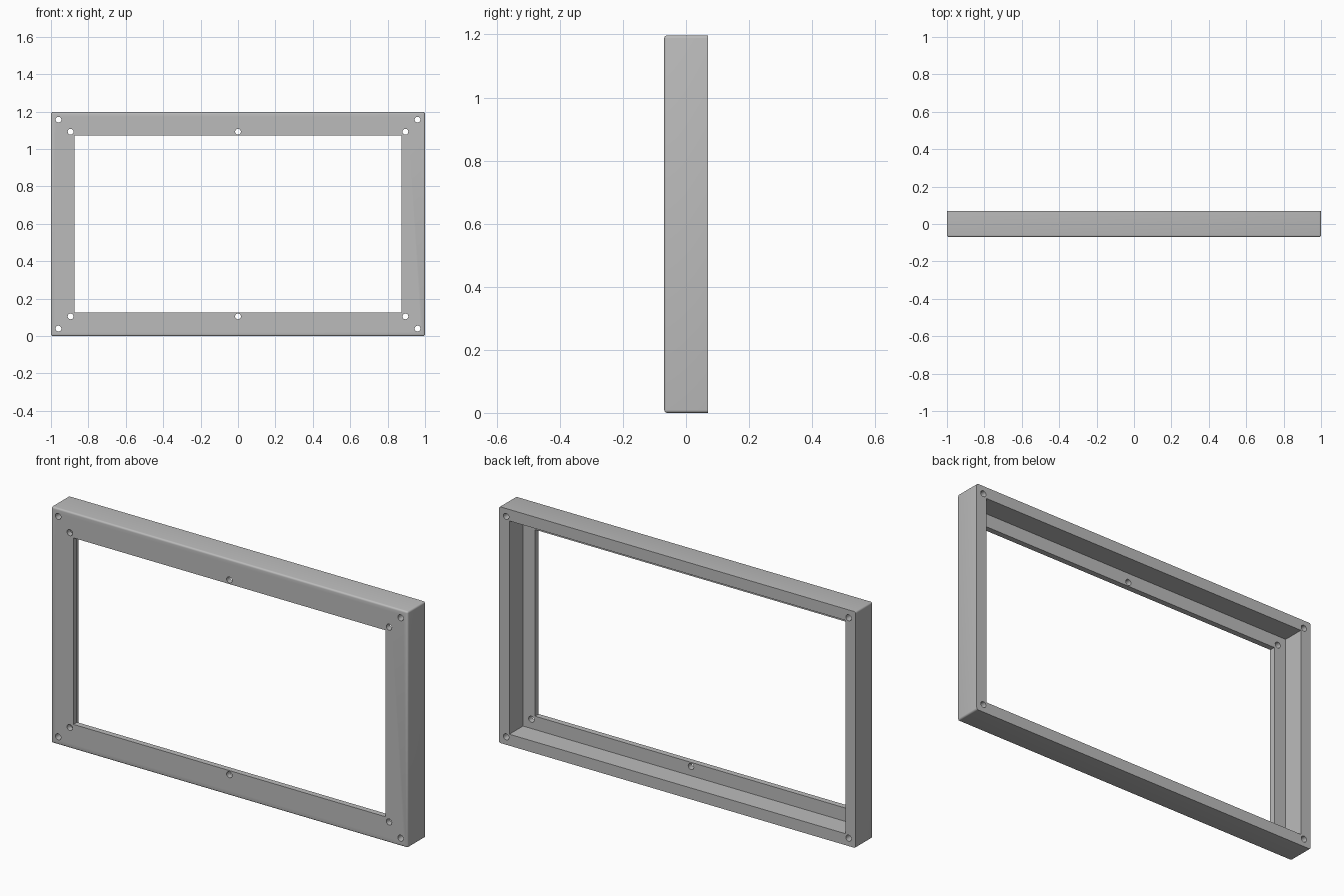
import bpy
import bmesh
from math import radians
from mathutils import Matrix, Vector

if "Cube" in bpy.data.objects:
    bpy.data.objects.remove(bpy.data.objects["Cube"], do_unlink=True)

WIDTH, HEIGHT, DEPTH = 2.0, 1.197, 0.138
BORDER = 0.126      # face width around the opening
WALL = 0.058        # thickness of the outer rim
LIP = 0.029         # thickness of the front plate
FILLET = 0.009
HOLE_RADIUS = 0.0155
FRONT, BACK = -DEPTH / 2, DEPTH / 2
CENTRE_Z = HEIGHT / 2


def add_box(bm, inset, y0, y1):
    """Box inset from the outer outline, spanning y0 to y1."""
    size = (WIDTH - 2 * inset, y1 - y0, HEIGHT - 2 * inset)
    place = Matrix.Translation((0, (y0 + y1) / 2, CENTRE_Z))
    bmesh.ops.create_cube(bm, size=1, matrix=place @ Matrix.Diagonal((*size, 1)))


def add_hole(bm, x, z):
    """Cylinder through the whole depth."""
    place = Matrix.Translation((x, 0, z)) @ Matrix.Rotation(radians(90), 4, "X")
    bmesh.ops.create_cone(bm, cap_ends=True, segments=24, radius1=HOLE_RADIUS,
                          radius2=HOLE_RADIUS, depth=DEPTH * 2, matrix=place)


def make_object(name, bm):
    mesh = bpy.data.meshes.new(name)
    bm.to_mesh(mesh)
    bm.free()
    obj = bpy.data.objects.new(name, mesh)
    bpy.context.collection.objects.link(obj)
    return obj


def cut(target, cutter):
    """Subtract the cutter from the target, then discard it."""
    cutter.hide_render = True
    mod = target.modifiers.new(cutter.name, "BOOLEAN")
    mod.operation, mod.solver, mod.object = "DIFFERENCE", "EXACT", cutter
    bpy.context.view_layer.objects.active = target
    bpy.ops.object.modifier_apply(modifier=mod.name)
    bpy.data.objects.remove(cutter, do_unlink=True)


# Outer block, rounded everywhere but around the back
bm = bmesh.new()
add_box(bm, 0, FRONT, BACK)
rounded = [e for e in bm.edges if min(v.co.y for v in e.verts) < 0]
bmesh.ops.bevel(bm, geom=rounded, offset=FILLET, segments=4, profile=0.5,
                affect="EDGES", clamp_overlap=True)
frame = make_object("bezel_frame", bm)

# Front opening and the wider recess behind it
for name, inset, start in (("opening_cutter", BORDER, FRONT - 0.1),
                           ("recess_cutter", WALL, FRONT + LIP)):
    bm = bmesh.new()
    add_box(bm, inset, start, BACK + 0.1)
    cut(frame, make_object(name, bm))

# Screw holes: rim corners, lip corners and the middle of the long rails
bm = bmesh.new()
for side in (-1, 1):
    for x, inset in ((-0.96, 0.04), (0.96, 0.04), (-0.895, 0.105),
                     (0.895, 0.105), (0, 0.105)):
        add_hole(bm, x, CENTRE_Z + side * (CENTRE_Z - inset))
cut(frame, make_object("screw_hole_cutter", bm))

# Plain grey finish
grey = bpy.data.materials.new("plain_grey")
grey.use_nodes = True
colour = (0.5, 0.5, 0.5, 1)
grey.diffuse_color = colour
grey.node_tree.nodes["Principled BSDF"].inputs["Base Color"].default_value = colour
frame.data.materials.clear()
frame.data.materials.append(grey)
for face in frame.data.polygons:
    face.material_index = 0

bpy.ops.object.select_all(action="DESELECT")
frame.select_set(True)
bpy.context.view_layer.objects.active = frame
bpy.ops.object.shade_smooth_by_angle(angle=radians(30))
